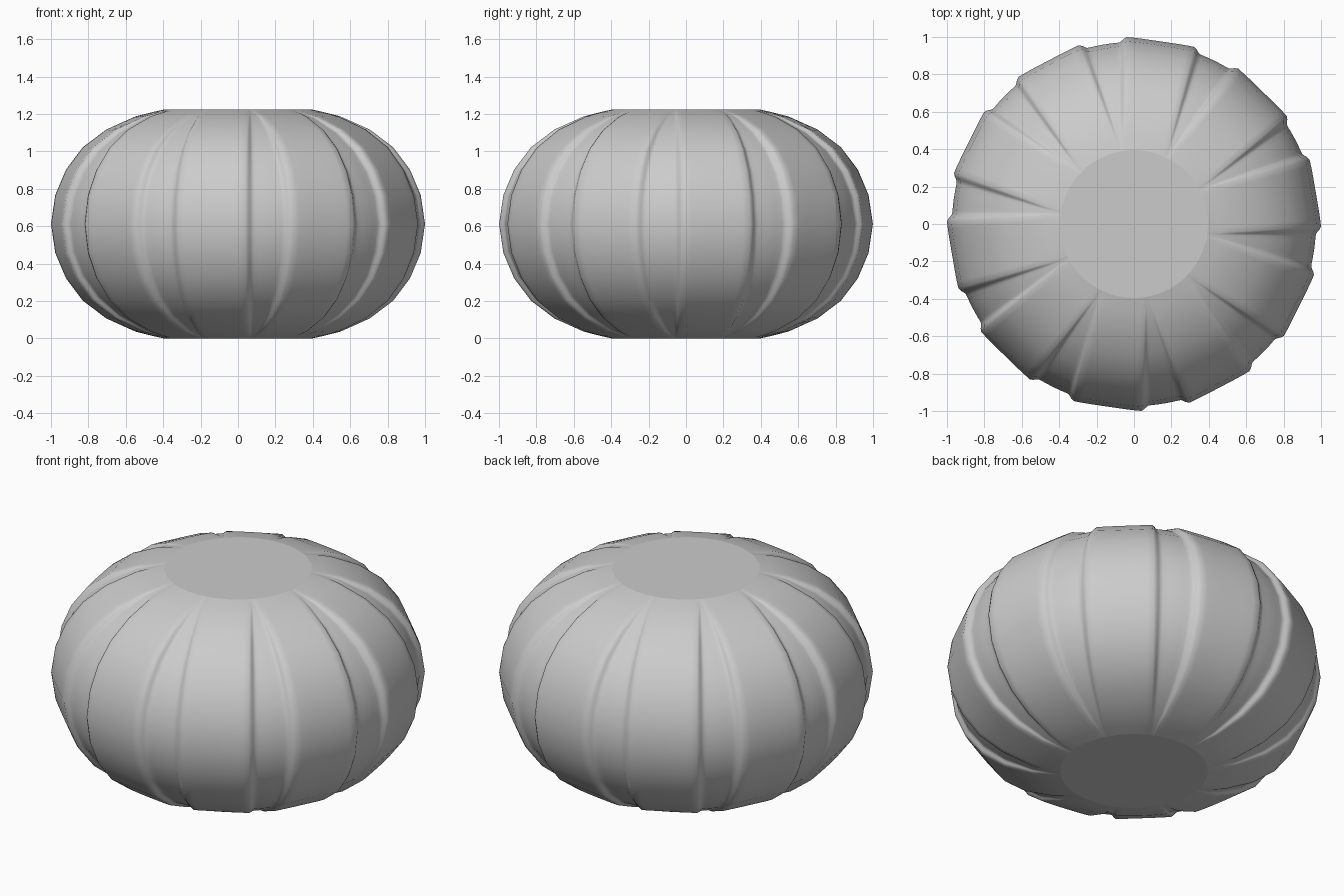
import bpy
import bmesh
import math
from mathutils import Vector

old = bpy.data.objects.get("Cube")
if old:
    bpy.data.objects.remove(old)

RIBS = 10
PHASE = math.radians(27.7)      # direction of the first groove
HALF = math.pi / RIBS           # half the angle of one rib and groove
MID = 0.612                     # height of the widest ring
DEPTH = 0.027                   # groove depth at the widest ring

# Upper half of the side profile (radius, height above the middle), mirrored below
upper = [(1.0, 0), (0.977, 0.155), (0.92, 0.29), (0.83, 0.41),
         (0.705, 0.505), (0.55, 0.575), (0.46, 0.598), (0.395, 0.612)]
profile = [(r, -z) for r, z in reversed(upper[1:])] + upper


def smoothstep(t):
    t = max(0.0, min(1.0, t))
    return t * t * (3 - 2 * t)


def half_columns(radius):
    """Angles from groove centre to rib centre, with inward depth factor."""
    grow = max(0.0, (radius - 0.44) / 0.56)
    floor = (0.004 + 0.08 * grow) / radius
    lip = (0.012 + 0.036 * grow) / radius
    strength = min(1.0, grow * 1.6)
    cols = [(floor * t, strength) for t in (0, 0.5, 0.9)]
    cols += [(floor + lip * t, strength * (1 - smoothstep(t)))
             for t in (0.15, 0.4, 0.65, 1)]
    # the rib face is slightly flattened between its two raised edges
    start = floor + lip
    for t in (0.2, 0.4, 0.6, 0.8, 1):
        flat = 0.5 * grow * math.sin(t * math.pi / 2)
        cols.append((start + (HALF - start) * t, flat))
    return cols


def ring_points(i):
    r, z = profile[i]
    r0, z0 = profile[max(i - 1, 0)]
    r1, z1 = profile[min(i + 1, len(profile) - 1)]
    normal = Vector((z1 - z0, r0 - r1)).normalized()
    half = half_columns(r)
    columns = [(-a, d) for a, d in reversed(half[1:-1])] + half
    points = []
    for k in range(RIBS):
        for offset, depth in columns:
            angle = PHASE + 2 * HALF * k + offset
            rr = r - normal.x * DEPTH * depth
            zz = z - normal.y * DEPTH * depth
            points.append((rr * math.cos(angle), rr * math.sin(angle), MID + zz))
    return points


# Ribbed shell: rings bridged from bottom to top
bm = bmesh.new()
rings = [[bm.verts.new(p) for p in ring_points(i)] for i in range(len(profile))]
count = len(rings[0])
for low, high in zip(rings, rings[1:]):
    for j in range(count):
        n = (j + 1) % count
        bm.faces.new((low[j], low[n], high[n], high[j])).smooth = True

# Flat end discs with a crisp rim
for ring in (list(reversed(rings[0])), rings[-1]):
    disc = bm.faces.new(ring)
    disc.smooth = False
    for edge in disc.edges:
        edge.smooth = False

mesh = bpy.data.meshes.new("ribbed_body")
bm.to_mesh(mesh)
bm.free()
body = bpy.data.objects.new("ribbed_body", mesh)
bpy.context.collection.objects.link(body)

# Single grey colour
grey = bpy.data.materials.new("light_grey")
grey.use_nodes = True
colour = (0.6, 0.6, 0.6, 1)
grey.diffuse_color = colour
grey.node_tree.nodes["Principled BSDF"].inputs["Base Color"].default_value = colour
mesh.materials.append(grey)
